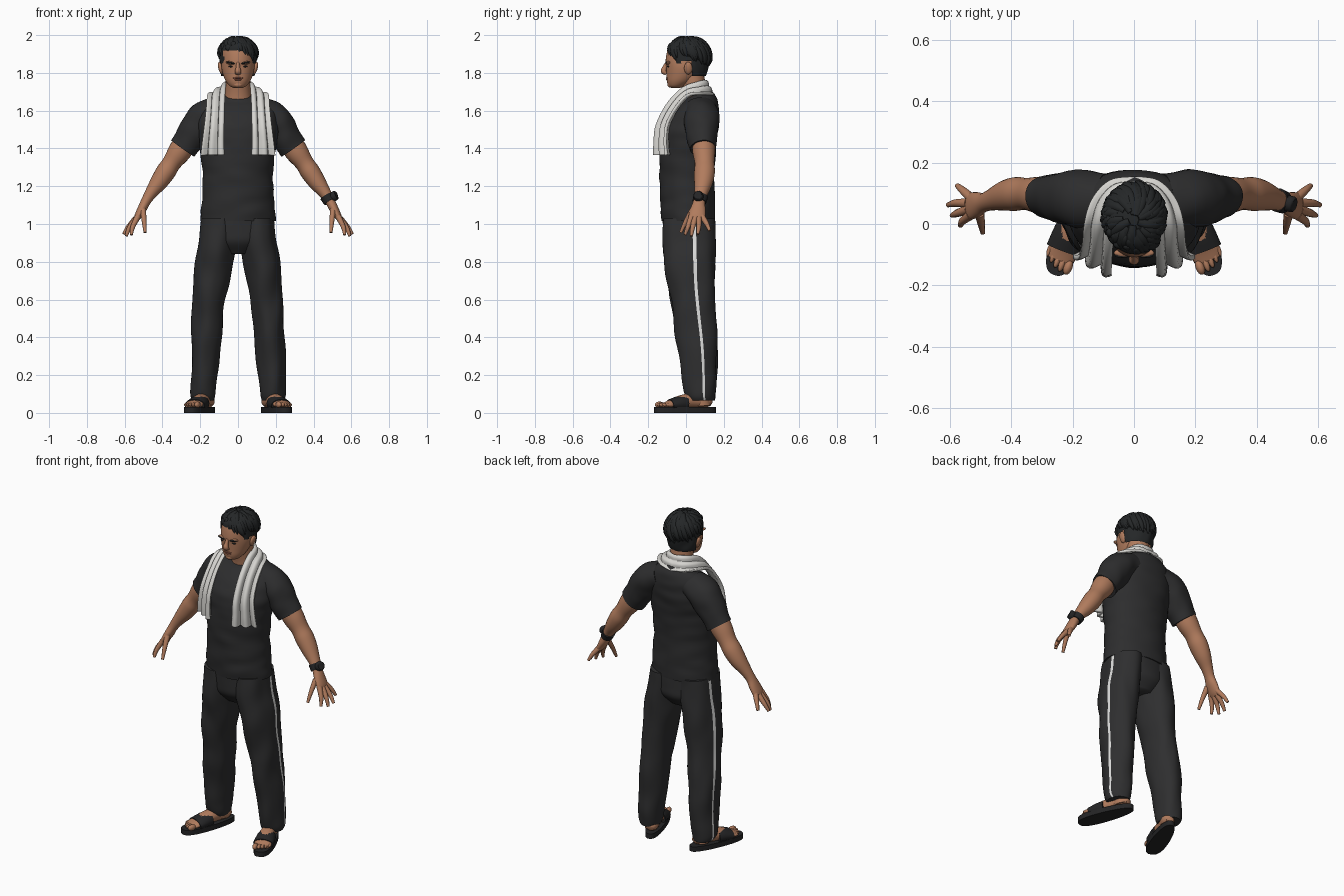
import bpy, bmesh, math, random
from mathutils import Vector, Matrix, noise

random.seed(4)
if "Cube" in bpy.data.objects:
    bpy.data.objects.remove(bpy.data.objects["Cube"])


def material(name, r, g, b):
    m = bpy.data.materials.new(name)
    m.use_nodes = True
    m.diffuse_color = (r, g, b, 1)
    bsdf = m.node_tree.nodes["Principled BSDF"]
    bsdf.inputs["Base Color"].default_value = (r, g, b, 1)
    bsdf.inputs["Roughness"].default_value = 0.8
    return m


SKIN = material("tan skin", 0.44, 0.2, 0.11)
LIPS = material("lip brown", 0.28, 0.1, 0.065)
SHIRT = material("charcoal shirt", 0.026, 0.026, 0.027)
PANTS = material("charcoal trousers", 0.028, 0.028, 0.029)
HAIR = material("black hair", 0.018, 0.02, 0.021)
CLOTH = material("off white towel", 0.67, 0.66, 0.63)
STRIPE = material("white stripe", 0.75, 0.75, 0.74)
RUBBER = material("black rubber", 0.018, 0.018, 0.019)


def spline(points, steps):
    """Catmull-Rom through tuples of any length."""
    out = []
    for i in range(len(points) - 1):
        p0, p1 = points[max(i - 1, 0)], points[i]
        p2, p3 = points[i + 1], points[min(i + 2, len(points) - 1)]
        for k in range(steps):
            t = k / steps
            out.append([b + 0.5 * t * (c - a + t * (2*a - 5*b + 4*c - d + t * (3*(b - c) + d - a)))
                        for a, b, c, d in zip(p0, p1, p2, p3)])
    return out + [list(points[-1])]


def finish(name, bm, mats, matrix=None):
    if matrix:
        bm.transform(matrix)
    bmesh.ops.recalc_face_normals(bm, faces=bm.faces)
    mesh = bpy.data.meshes.new(name)
    bm.to_mesh(mesh)
    bm.free()
    for m in mats:
        mesh.materials.append(m)
    for p in mesh.polygons:
        p.use_smooth = True
    mesh.set_sharp_from_angle(angle=math.radians(50))
    obj = bpy.data.objects.new(name, mesh)
    bpy.context.collection.objects.link(obj)
    return obj


def loft(name, rings, mats, s=1, flat=False, ref=(0, 1, 0), sides=20, steps=5,
         fold=0, grain=(9, 9, 9), stripe=None, keep=None, matrix=None):
    """Skin of ellipses (x, y, z, a, b[, tilt]) along a path; s=-1 mirrors it."""
    path = spline(rings, steps)
    bm, loops = bmesh.new(), []
    for i, r in enumerate(path):
        c = Vector(r[:3])
        if flat:
            u, v = Vector((1, 0, 0)), Vector((0, 1, r[5] if len(r) > 5 else 0))
        else:
            t = (Vector(path[min(i + 1, len(path) - 1)][:3]) - Vector(path[max(i - 1, 0)][:3])).normalized()
            v = Vector(ref)
            v = (v - t * v.dot(t)).normalized()
            u = v.cross(t)
        loop = []
        for k in range(sides):
            a = math.tau * k / sides
            d = u * math.cos(a) * r[3] + v * math.sin(a) * r[4]
            p = c + d
            if fold:
                q = Vector([x * g for x, g in zip(p, grain)]) + Vector((s * 3, 0, 0))
                p += d.normalized() * fold * noise.noise(q)
            loop.append(bm.verts.new((p.x * s, p.y, p.z)))
        loops.append(loop)
    for lo, hi in zip(loops, loops[1:]):
        for k in range(sides):
            n = (k + 1) % sides
            f = bm.faces.new((lo[k], lo[n], hi[n], hi[k]))
            f.material_index = int(k == stripe)
    bm.faces.new(loops[0])
    bm.faces.new(loops[-1])
    if keep:
        drop = [f for f in bm.faces if not keep(f.calc_center_median())]
        bmesh.ops.delete(bm, geom=drop, context="FACES")
    return finish(name, bm, mats, matrix)


def ball(name, loc, size, mat, matrix=None, turn=0):
    bm = bmesh.new()
    bmesh.ops.create_uvsphere(bm, u_segments=16, v_segments=10, radius=1)
    bm.transform(Matrix.Translation(loc) @ Matrix.Rotation(turn, 4, "Y") @ Matrix.Diagonal((*size, 1)))
    return finish(name, bm, [mat], matrix)


# Shirt body
loft("shirt_body", [(0, .012, 1.015, .198, .142, 0), (0, .01, 1.1, .195, .145, 0),
                    (0, .005, 1.25, .186, .145, 0), (0, .01, 1.4, .2, .15, 0),
                    (0, .02, 1.5, .213, .152, 0), (0, .04, 1.58, .21, .135, .05),
                    (0, .06, 1.64, .17, .108, .15), (0, .06, 1.675, .105, .08, .35),
                    (0, .055, 1.685, .078, .066, .4)],
     [SHIRT], flat=True, sides=56, steps=7, fold=.007, grain=(7, 7, 18))

# Trouser hips
loft("trouser_hips", [(0, .02, .84, .08, .08), (0, .018, .9, .165, .128),
                      (0, .015, .96, .186, .136), (0, .013, 1.04, .188, .137)],
     [PANTS], flat=True, sides=48, fold=.004)

# Head and neck
loft("neck", [(0, .065, 1.6, .085, .07), (0, .05, 1.69, .068, .06), (0, .03, 1.8, .066, .065)], [SKIN])
loft("head", [(0, -.055, 1.72, .018, .022), (0, -.05, 1.729, .042, .042), (0, -.032, 1.755, .064, .069),
              (0, -.015, 1.79, .079, .088), (0, -.005, 1.83, .088, .1), (0, 0, 1.865, .088, .108),
              (0, .01, 1.92, .088, .108), (0, .015, 1.96, .07, .09), (0, .015, 1.98, .04, .05)],
     [SKIN], flat=True, sides=32)
loft("nose", [(0, -.1, 1.853, .009, .01), (0, -.112, 1.83, .011, .012), (0, -.118, 1.808, .017, .015),
              (0, -.104, 1.796, .015, .008)], [SKIN], sides=12)
ball("upper_lip", (0, -.098, 1.773, ), (.027, .009, .005), LIPS)
ball("lower_lip", (0, -.097, 1.764), (.022, .009, .005), LIPS)
ball("chin", (0, -.083, 1.738), (.025, .016, .016), SKIN)
for s, side in ((1, "left"), (-1, "right")):
    ball(side + "_brow_ridge", (s * .036, -.094, 1.852), (.03, .014, .009), SKIN, turn=-s * .15)
    ball(side + "_eyebrow", (s * .038, -.103, 1.853), (.025, .007, .005), HAIR, turn=-s * .18)
    ball(side + "_eye", (s * .036, -.094, 1.834), (.015, .006, .0045), HAIR)
    ball(side + "_ear", (s * .092, .012, 1.825), (.012, .022, .034), SKIN, turn=s * .25)


# Hair cap with a hairline that is high in front and low behind
def hairline(p):
    if p.y < -.06:
        return p.z > 1.915
    if p.y < -.02:
        return p.z > 1.845
    return p.z > (1.86 if p.y < .035 else 1.78)


loft("hair_cap", [(0, .022, 1.765, .078, .072), (0, .02, 1.8, .091, .09), (0, .016, 1.85, .098, .106),
                  (0, .014, 1.91, .099, .113), (0, .014, 1.95, .088, .1), (0, .014, 1.977, .062, .068),
                  (0, .014, 1.988, .02, .022)],
     [HAIR], flat=True, sides=48, fold=.008, grain=(30, 30, 14), keep=hairline)

# Hair locks sweeping out from the crown
for i in range(64):
    start = random.uniform(.1, .9)
    phi = i * 2.4
    front = -math.sin(phi)
    end = 1.5 - .42 * front + random.uniform(-.12, .14)
    if front > .5 and math.cos(phi) > .1:
        end += .3
    pts = []
    for k in range(5):
        th = start + (end - start) * k / 4
        a = phi + .35 * (th - end)
        w = (.012, .018, .017, .012, .002)[k]
        pts.append((.1 * math.sin(th) * math.cos(a), .014 + .114 * math.sin(th) * math.sin(a),
                    1.878 + .107 * math.cos(th), w, w))
    loft("hair_lock", pts, [HAIR], ref=(.5, .4, .8), sides=8, steps=3)

# Towel: a folded strip round the neck, mirrored
rows = spline([(0, .125, 1.715, 0, .02, -.04), (.055, .115, 1.72, .02, .02, -.035),
               (.095, .07, 1.715, .035, .01, -.03), (.112, 0, 1.695, .045, .01, -.022),
               (.118, -.07, 1.62, .045, .02, -.015), (.124, -.12, 1.52, .048, .028, 0),
               (.13, -.128, 1.43, .053, .03, 0), (.132, -.125, 1.365, .058, .034, 0)], 6)
bm, grid = bmesh.new(), []
for i, r in enumerate(rows):
    t = Vector(rows[min(i + 1, len(rows) - 1)][:3]) - Vector(rows[max(i - 1, 0)][:3])
    c, w = Vector(r[:3]), Vector(r[3:])
    n = t.cross(w).normalized()
    depth = .003 + .013 * i / len(rows)
    line = []
    for k in range(25):
        v = k / 12 - 1
        p = c + w * v + n * depth * math.sin(v * 7 + .8)
        line.append(bm.verts.new((0 if i == 0 else p.x, p.y, p.z)))
    grid.append(line)
for a, b in zip(grid, grid[1:]):
    for k in range(24):
        bm.faces.new((a[k], a[k + 1], b[k + 1], b[k]))
towel = finish("towel", bm, [CLOTH])
towel.modifiers.new("mirror", "MIRROR").use_clip = True
thick = towel.modifiers.new("thickness", "SOLIDIFY")
thick.thickness, thick.offset = .016, 0

FINGERS = {"thumb": ((.503, .035, 1.075), (.497, 0, 1.015), (.492, -.028, .955)),
           "index": ((.53, .03, 1.04), (.557, .01, .985), (.565, -.005, .942)),
           "middle": ((.538, .048, 1.03), (.575, .035, .98), (.592, .028, .936)),
           "ring": ((.54, .068, 1.03), (.58, .068, .985), (.605, .062, .946)),
           "little": ((.53, .085, 1.04), (.558, .11, 1.0), (.575, .125, .965))}

for s, side in ((1, "left"), (-1, "right")):
    # Sleeve, arm and hand
    loft(side + "_sleeve", [(.1, .075, 1.6, .075, .09), (.165, .08, 1.57, .088, .094),
                            (.21, .083, 1.52, .09, .09), (.25, .087, 1.46, .082, .08),
                            (.292, .09, 1.4, .075, .07)],
         [SHIRT], s, sides=32, fold=.008, grain=(14, 9, 14))
    loft(side + "_arm", [(.24, .09, 1.49, .06, .06), (.305, .094, 1.39, .062, .06),
                         (.35, .098, 1.325, .05, .052), (.383, .098, 1.275, .052, .055),
                         (.42, .092, 1.22, .046, .049), (.46, .08, 1.165, .033, .036),
                         (.488, .07, 1.12, .026, .031), (.508, .064, 1.08, .024, .04),
                         (.53, .058, 1.04, .019, .044), (.54, .056, 1.02, .012, .036)], [SKIN], s, sides=24)
    for finger, joints in FINGERS.items():
        w = (.016, .0125, .008)
        loft(f"{side}_{finger}_finger", [(*j, r, r) for j, r in zip(joints, w)], [SKIN], s, sides=10)

    # Trouser leg with a side stripe
    loft(side + "_trouser_leg", [(.182, .085, .065, .055, .068), (.184, .077, .1, .066, .08),
                                 (.18, .073, .2, .071, .093), (.167, .058, .4, .079, .108),
                                 (.15, .034, .6, .087, .118), (.126, .02, .8, .099, .131),
                                 (.107, .017, .92, .098, .137), (.1, .015, 1.03, .095, .135)],
         [PANTS, STRIPE], s, flat=True, sides=44, steps=8, fold=.012, grain=(13, 11, 6), stripe=1)

    # Foot and slide sandal, turned outwards
    place = Matrix.Translation((s * .2, -.005, 0)) @ Matrix.Rotation(s * .36, 4, "Z")
    up = (0, 0, 1)
    loft(side + "_ankle", [(.17, .085, .04, .036, .045), (.178, .08, .14, .036, .042)], [SKIN], s)
    loft(side + "_foot", [(0, .145, .05, .02, .018), (0, .12, .06, .036, .034), (0, .05, .066, .038, .04),
                          (0, -.03, .058, .045, .034), (0, -.09, .045, .049, .02), (0, -.12, .04, .043, .013)],
         [SKIN], s, ref=up, matrix=place)
    for k in range(5):
        big = .017 if k == 0 else .0125 - .0007 * k
        ball(f"{side}_toe_{k + 1}", (s * (-.034 + .018 * k + (.004 if k else 0)), -.132 + .0022 * k * k, .043),
             (big * .85, .026, big), SKIN, place)
    loft(side + "_sandal_strap", [(0, .005, .05, .05, .044), (0, -.03, .049, .054, .042),
                                  (0, -.085, .041, .057, .031)], [RUBBER], s, ref=up, sides=28, matrix=place)
    bm = bmesh.new()
    outline = []
    for k in range(40):
        a = math.tau * k / 40
        c, d = math.cos(a), math.sin(a)
        x = math.copysign(abs(c) ** .75, c) * (.051 - .008 * d)
        outline.append(bm.verts.new((x, .172 * math.copysign(abs(d) ** .9, d), 0)))
    base = bm.faces.new(outline)
    top = bmesh.ops.extrude_face_region(bm, geom=[base])["geom"]
    bmesh.ops.translate(bm, verts=[v for v in top if isinstance(v, bmesh.types.BMVert)], vec=(0, 0, .03))
    finish(side + "_sandal_sole", bm, [RUBBER], place)

# Wristwatch on the left arm
loft("watch_band", [(.468, .078, 1.148, .036, .039), (.486, .071, 1.118, .033, .037)], [RUBBER], sides=28)
loft("watch_case", [(.495, .068, 1.14, .026, .026), (.517, .064, 1.152, .026, .026),
                    (.521, .063, 1.154, .02, .02)], [RUBBER], sides=24, steps=2)
